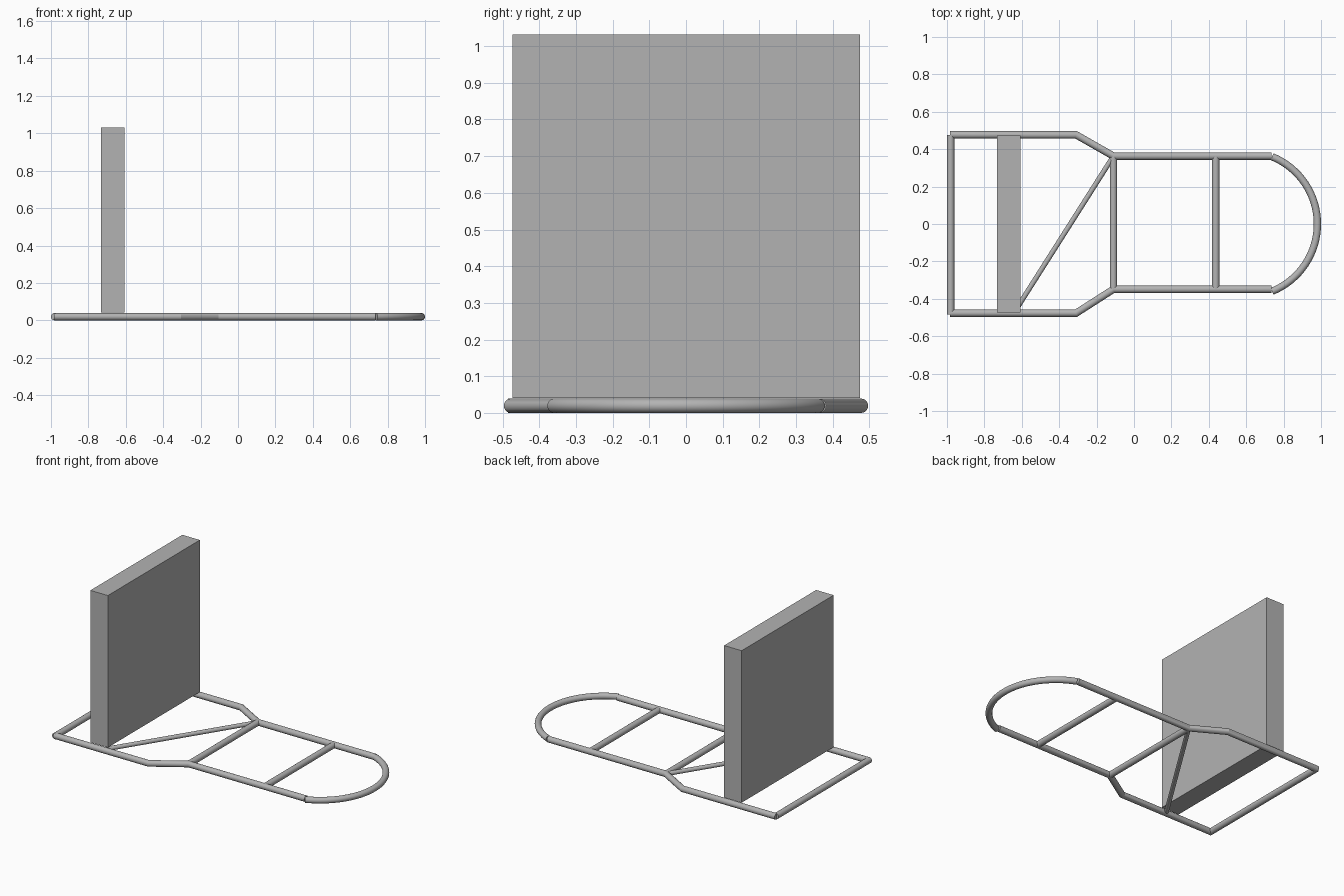
import bpy, bmesh, math
from mathutils import Vector

cube = bpy.data.objects.get("Cube")
if cube:
    bpy.data.objects.remove(cube, do_unlink=True)

R = 0.0195      # main tube radius
SIDES = 24

steel = bpy.data.materials.new("grey_steel")
steel.use_nodes = True
grey = (0.45, 0.45, 0.45, 1)
steel.diffuse_color = grey
steel.node_tree.nodes["Principled BSDF"].inputs["Base Color"].default_value = grey


def finish(name, bm, smooth):
    bmesh.ops.recalc_face_normals(bm, faces=bm.faces)
    mesh = bpy.data.meshes.new(name)
    bm.to_mesh(mesh)
    bm.free()
    mesh.materials.append(steel)
    obj = bpy.data.objects.new(name, mesh)
    bpy.context.collection.objects.link(obj)
    if smooth:
        bpy.ops.object.select_all(action='DESELECT')
        obj.select_set(True)
        bpy.context.view_layer.objects.active = obj
        bpy.ops.object.shade_smooth_by_angle(angle=math.radians(25))
    return obj


def tube(name, path, radius=R):
    """Sweep a round section along a flat path with mitred bends and capped ends."""
    pts = [Vector(p) for p in path]
    dirs = [(b - a).normalized() for a, b in zip(pts, pts[1:])]
    bm = bmesh.new()
    rings = []
    for i, p in enumerate(pts):
        d0, d1 = dirs[max(i - 1, 0)], dirs[min(i, len(dirs) - 1)]
        t = (d0 + d1).normalized()
        side = Vector((-t.y, t.x)) / t.dot(d1)
        ring = []
        for k in range(SIDES):
            a = math.tau * k / SIDES
            q = p + side * radius * math.cos(a)
            ring.append(bm.verts.new((q.x, q.y, R + radius * math.sin(a))))
        rings.append(ring)
    for r0, r1 in zip(rings, rings[1:]):
        for k in range(SIDES):
            n = (k + 1) % SIDES
            bm.faces.new((r0[k], r0[n], r1[n], r1[k]))
    bm.faces.new(rings[0])
    bm.faces.new(rings[-1])
    return finish(name, bm, True)


# Side rails, stepping in from the wide end to the narrow end
def rail(inner):
    outer = math.copysign(0.477, inner)
    return [(-0.985, outer), (-0.31, outer), (-0.11, inner), (0.735, inner)]


tube("left_rail", rail(0.363))
tube("right_rail", rail(-0.349))

# Rounded end hoop
half, tip, start = 0.36, 0.9805, 0.738
sag = tip - start
rad = (half ** 2 + sag ** 2) / (2 * sag)
cx = tip - rad
span = math.asin(half / rad)
steps = 32
angles = [span * (1 - 2 * i / steps) for i in range(steps + 1)]
tube("end_hoop", [(cx + rad * math.cos(a), rad * math.sin(a)) for a in angles])

# Cross bars
tube("end_bar", [(-0.9805, -0.485), (-0.9805, 0.475)])
for name, x in (("middle_bar", -0.11), ("hoop_bar", 0.437)):
    tube(name, [(x, -0.349), (x, 0.363)])

# Slim diagonal brace
tube("diagonal_brace", [(-0.64, -0.472), (-0.11, 0.363)], 0.0135)

# Upright panel
bm = bmesh.new()
bmesh.ops.create_cube(bm, size=1)
bmesh.ops.scale(bm, vec=(0.126, 0.947, 0.99), verts=bm.verts)
bmesh.ops.translate(bm, vec=(-0.67, 0.001, 0.536), verts=bm.verts)
finish("upright_panel", bm, False)
